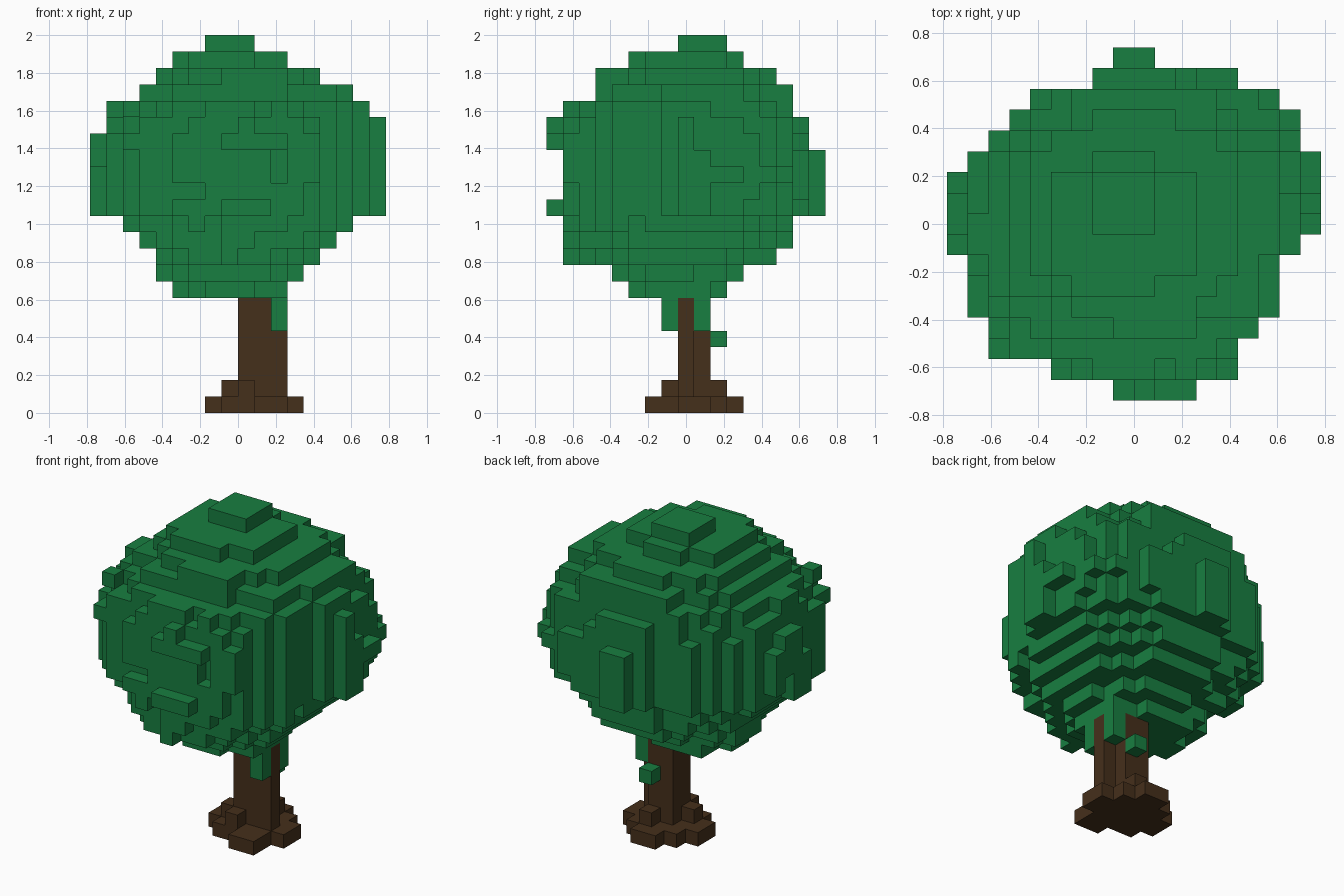
import bpy
import bmesh
import random

cube = bpy.data.objects.get("Cube")
if cube:
    bpy.data.objects.remove(cube, do_unlink=True)

V = 2 / 23          # voxel edge length
random.seed(11)


def make_material(name, rgb):
    mat = bpy.data.materials.new(name)
    mat.use_nodes = True
    color = (*rgb, 1)
    mat.diffuse_color = color
    bsdf = mat.node_tree.nodes["Principled BSDF"]
    bsdf.inputs["Base Color"].default_value = color
    bsdf.inputs["Roughness"].default_value = 0.9
    return mat


leaf_green = make_material("leaf green", (0.009, 0.21, 0.052))
bark_brown = make_material("bark brown", (0.0595, 0.029, 0.011))

# Quad corners for each of the six directions, wound outwards
SIDES = {
    (1, 0, 0): ((1, 0, 0), (1, 1, 0), (1, 1, 1), (1, 0, 1)),
    (-1, 0, 0): ((0, 1, 0), (0, 0, 0), (0, 0, 1), (0, 1, 1)),
    (0, 1, 0): ((1, 1, 0), (0, 1, 0), (0, 1, 1), (1, 1, 1)),
    (0, -1, 0): ((0, 0, 0), (1, 0, 0), (1, 0, 1), (0, 0, 1)),
    (0, 0, 1): ((0, 0, 1), (1, 0, 1), (1, 1, 1), (0, 1, 1)),
    (0, 0, -1): ((0, 1, 0), (1, 1, 0), (1, 0, 0), (0, 0, 0)),
}


def voxel_object(name, cells, mat):
    """Skin a set of voxel cells, leaving out faces between neighbours."""
    bm = bmesh.new()
    verts = {}
    for x, y, z in sorted(cells):
        for (dx, dy, dz), corners in SIDES.items():
            if (x + dx, y + dy, z + dz) in cells:
                continue
            quad = []
            for a, b, c in corners:
                key = (x + a, y + b, z + c)
                if key not in verts:
                    verts[key] = bm.verts.new((key[0] * V, (key[1] - 0.5) * V, key[2] * V))
                quad.append(verts[key])
            bm.faces.new(quad)
    mesh = bpy.data.meshes.new(name)
    bm.to_mesh(mesh)
    bm.free()
    mesh.materials.append(mat)
    obj = bpy.data.objects.new(name, mesh)
    bpy.context.collection.objects.link(obj)
    return obj


def box(x0, x1, y0, y1, z0, z1):
    """Cells in a block; every range includes both ends."""
    return {(x, y, z) for x in range(x0, x1 + 1)
            for y in range(y0, y1 + 1) for z in range(z0, z1 + 1)}


# Crown width (x) and depth (y) of each layer, from the lowest layer up
LAYER_X = [(-4, 3), (-5, 4), (-5, 5), (-6, 6), (-7, 7), (-9, 9), (-9, 9), (-9, 9),
           (-9, 9), (-9, 9), (-8, 9), (-8, 8), (-6, 7), (-5, 5), (-4, 3), (-2, 1)]
LAYER_Y = [(-3, 2), (-4, 3), (-7, 5), (-7, 6), (-7, 6), (-8, 8), (-7, 8), (-7, 8),
           (-7, 8), (-8, 7), (-8, 7), (-7, 6), (-5, 6), (-5, 5), (-3, 3), (0, 2)]
# Crown plan: x range of each row from y = -8 to y = 8
PLAN = [(-1, 3), (-4, 5), (-7, 5), (-7, 6), (-8, 7), (-8, 7), (-8, 7), (-9, 8), (-9, 9),
        (-9, 9), (-9, 9), (-8, 9), (-7, 8), (-6, 8), (-5, 7), (-2, 5), (-1, 1)]

# Distance of every possible leaf cell from the rounded core (1 = surface)
reach = {}
for i, ((x0, x1), (y0, y1)) in enumerate(zip(LAYER_X, LAYER_Y)):
    z = i + 7
    cx, a = (x0 + x1) / 2, (x1 - x0) / 2
    cy, b = (y0 + y1) / 2, (y1 - y0 + 1) / 2
    for y in range(y0, y1 + 1):
        left, right = PLAN[y + 8]
        for x in range(max(x0, left), min(x1, right)):
            layer = ((x + 0.5 - cx) / a) ** 2 + ((y - cy) / b) ** 2
            ball = ((x + 0.5) / 9) ** 2 + (y / 8.2) ** 2 + ((z - 14.5) / 8) ** 2
            reach[x, y, z] = (layer + ball) / 2

# Leafy crown: the core with a slightly ragged surface
ragged = {}
crown = set()
for (x, y, z), r in reach.items():
    bump = ragged.setdefault((x, y, z // 2), random.uniform(-0.13, 0.10))
    if r <= 0.99 + bump:
        crown.add((x, y, z))

# Leaf tips that stick out where the outline goes beyond the core
for axis in range(3):
    best = {}
    for cell, r in reach.items():
        line = cell[:axis] + cell[axis + 1:]
        best[line] = min(best.get(line, (9, cell)), (r, cell))
    crown |= {cell for r, cell in best.values()}

# Leaf tufts hanging beside the trunk
crown |= box(2, 2, -1, -1, 5, 7) | box(2, 2, 1, 1, 5, 7) | box(1, 1, 2, 2, 4, 4)
voxel_object("leafy_crown", crown, leaf_green)

# Trunk: wide front with a narrower back
trunk = box(0, 2, 0, 0, 0, 7) | box(0, 1, 1, 1, 0, 7)

# Spreading roots: a wide bottom layer and a few raised blocks
ROOT_ROWS = {-2: (1, 2), -1: (-1, 2), 0: (-2, 3), 1: (-2, 3), 2: (-1, 2), 3: (0, 1)}
for y, (x0, x1) in ROOT_ROWS.items():
    trunk |= box(x0, x1, y, y, 0, 0)
trunk |= box(0, 0, -1, -1, 1, 1) | box(-1, -1, 0, 0, 1, 1) | box(1, 1, 2, 2, 1, 1)
voxel_object("trunk_and_roots", trunk - crown, bark_brown)
